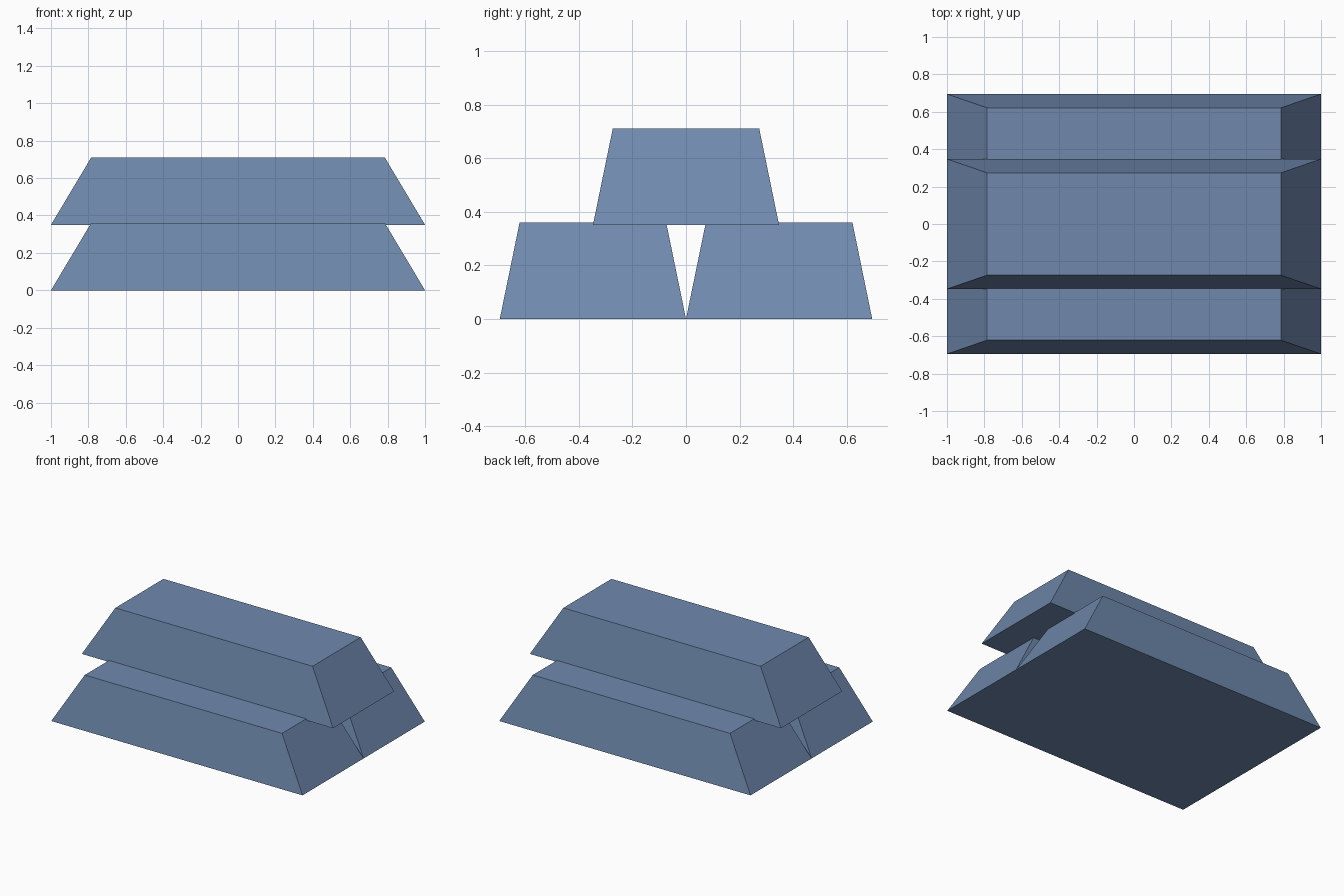
import bpy
import bmesh

if "Cube" in bpy.data.objects:
    bpy.data.objects.remove(bpy.data.objects["Cube"])

steel_blue = bpy.data.materials.new("steel blue")
steel_blue.diffuse_color = (0.16, 0.25, 0.42, 1)
steel_blue.use_nodes = True
steel_blue.node_tree.nodes["Principled BSDF"].inputs["Base Color"].default_value = steel_blue.diffuse_color

LENGTH, WIDTH, HEIGHT = 2.0, 0.695, 0.36
TOP_LENGTH, TOP_WIDTH = 1.57, 0.547


def ingot(name, y, z):
    """Tapered bar: a box whose upper face is scaled in."""
    bm = bmesh.new()
    bmesh.ops.create_cube(bm, size=1)
    for v in bm.verts:
        upper = v.co.z > 0
        v.co.x *= TOP_LENGTH if upper else LENGTH
        v.co.y *= TOP_WIDTH if upper else WIDTH
        v.co.z = HEIGHT if upper else 0
    mesh = bpy.data.meshes.new(name)
    bm.to_mesh(mesh)
    bm.free()
    mesh.materials.append(steel_blue)
    obj = bpy.data.objects.new(name, mesh)
    obj.location = (0, y, z)
    bpy.context.collection.objects.link(obj)


# Two bars side by side, a third resting across the gap
ingot("front_ingot", -WIDTH / 2, 0)
ingot("back_ingot", WIDTH / 2, 0)
ingot("top_ingot", 0, 0.35)
